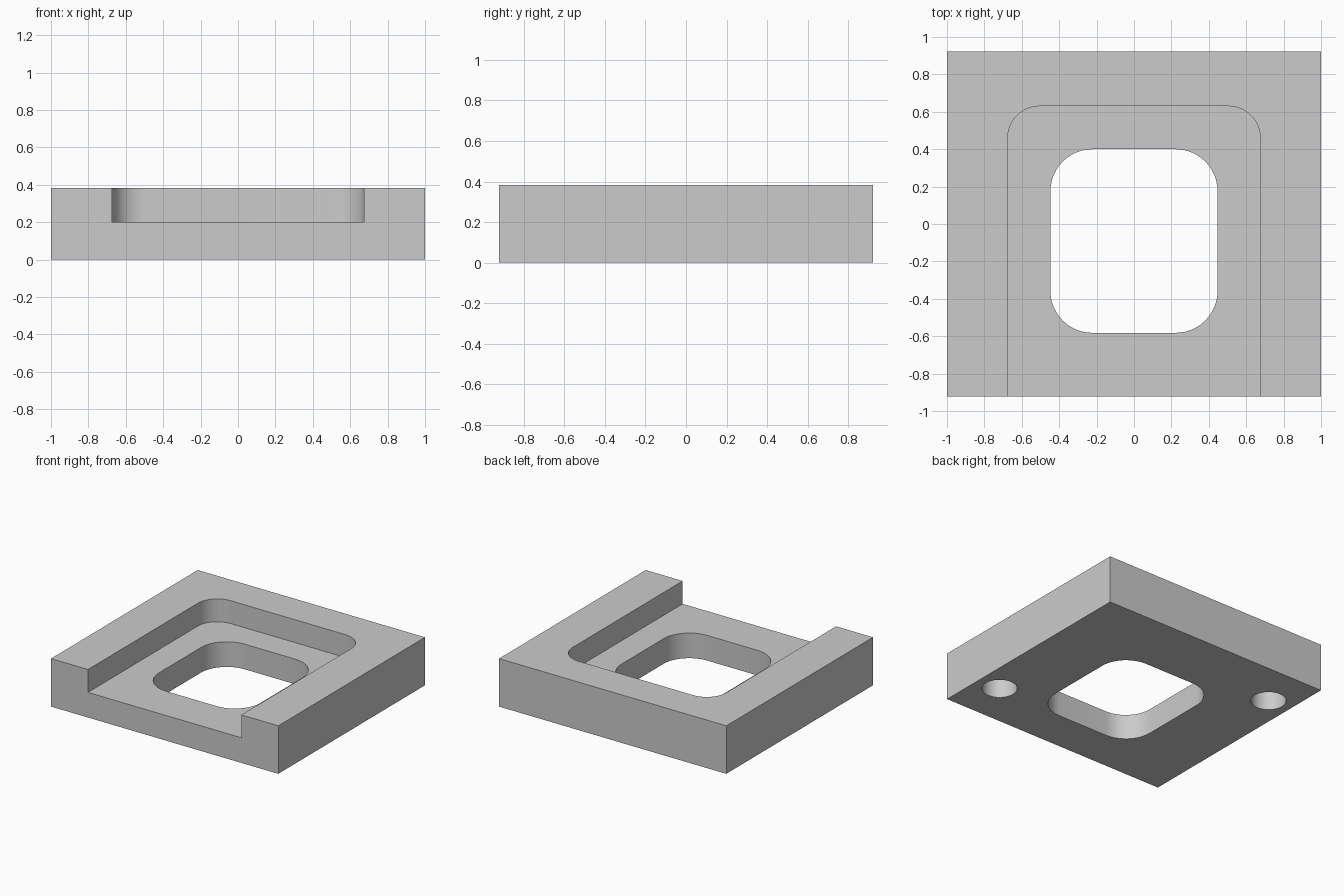
import bpy
import bmesh
from math import cos, sin, pi, radians

default = bpy.data.objects.get("Cube")
if default:
    bpy.data.objects.remove(default, do_unlink=True)

grey = bpy.data.materials.new("Light grey")
grey.use_nodes = True
grey.diffuse_color = (0.6, 0.6, 0.6, 1)
grey.node_tree.nodes["Principled BSDF"].inputs["Base Color"].default_value = (0.6, 0.6, 0.6, 1)


def rounded_rect(x0, x1, y0, y1, radius, steps=12):
    """Counter-clockwise outline of a rectangle with rounded corners."""
    corners = [(x1 - radius, y1 - radius), (x0 + radius, y1 - radius),
               (x0 + radius, y0 + radius), (x1 - radius, y0 + radius)]
    return [(cx + radius * cos((q + i / steps) * pi / 2),
             cy + radius * sin((q + i / steps) * pi / 2))
            for q, (cx, cy) in enumerate(corners) for i in range(steps + 1)]


def circle(cx, cy, radius, sides=48):
    return [(cx + radius * cos(2 * pi * i / sides), cy + radius * sin(2 * pi * i / sides))
            for i in range(sides)]


def prism(name, outline, z0, z1):
    """Extrude a flat outline from z0 up to z1."""
    bm = bmesh.new()
    face = bm.faces.new([bm.verts.new((x, y, z0)) for x, y in outline])
    extruded = bmesh.ops.extrude_face_region(bm, geom=[face])["geom"]
    top = [v for v in extruded if isinstance(v, bmesh.types.BMVert)]
    bmesh.ops.translate(bm, verts=top, vec=(0, 0, z1 - z0))
    bmesh.ops.recalc_face_normals(bm, faces=bm.faces)
    mesh = bpy.data.meshes.new(name)
    bm.to_mesh(mesh)
    bm.free()
    mesh.materials.append(grey)
    obj = bpy.data.objects.new(name, mesh)
    bpy.context.collection.objects.link(obj)
    return obj


# Solid block
HALF_X, HALF_Y, HEIGHT, FLOOR = 1.0, 0.922, 0.382, 0.2
plate = prism("base_plate", [(-HALF_X, -HALF_Y), (HALF_X, -HALF_Y),
                             (HALF_X, HALF_Y), (-HALF_X, HALF_Y)], 0, HEIGHT)

# Open-fronted pocket, through window, and two blind holes in the underside
cutters = [
    prism("pocket_cutter", rounded_rect(-0.675, 0.675, -1.5, 0.63, 0.17), FLOOR, 0.6),
    prism("window_cutter", rounded_rect(-0.447, 0.447, -0.582, 0.4, 0.225), -0.2, 0.5),
]
for side, name in ((1, "left_hole_cutter"), (-1, "right_hole_cutter")):
    cutters.append(prism(name, circle(0.806 * side, -0.56 * side, 0.128), -0.2, 0.23))

bpy.ops.object.select_all(action="DESELECT")
bpy.context.view_layer.objects.active = plate
plate.select_set(True)
for cutter in cutters:
    cutter.hide_render = True
    mod = plate.modifiers.new(cutter.name, "BOOLEAN")
    mod.operation = "DIFFERENCE"
    mod.solver = "EXACT"
    mod.object = cutter
    bpy.ops.object.modifier_apply(modifier=mod.name)
    bpy.data.objects.remove(cutter, do_unlink=True)

bpy.ops.object.shade_smooth_by_angle(angle=radians(30))
